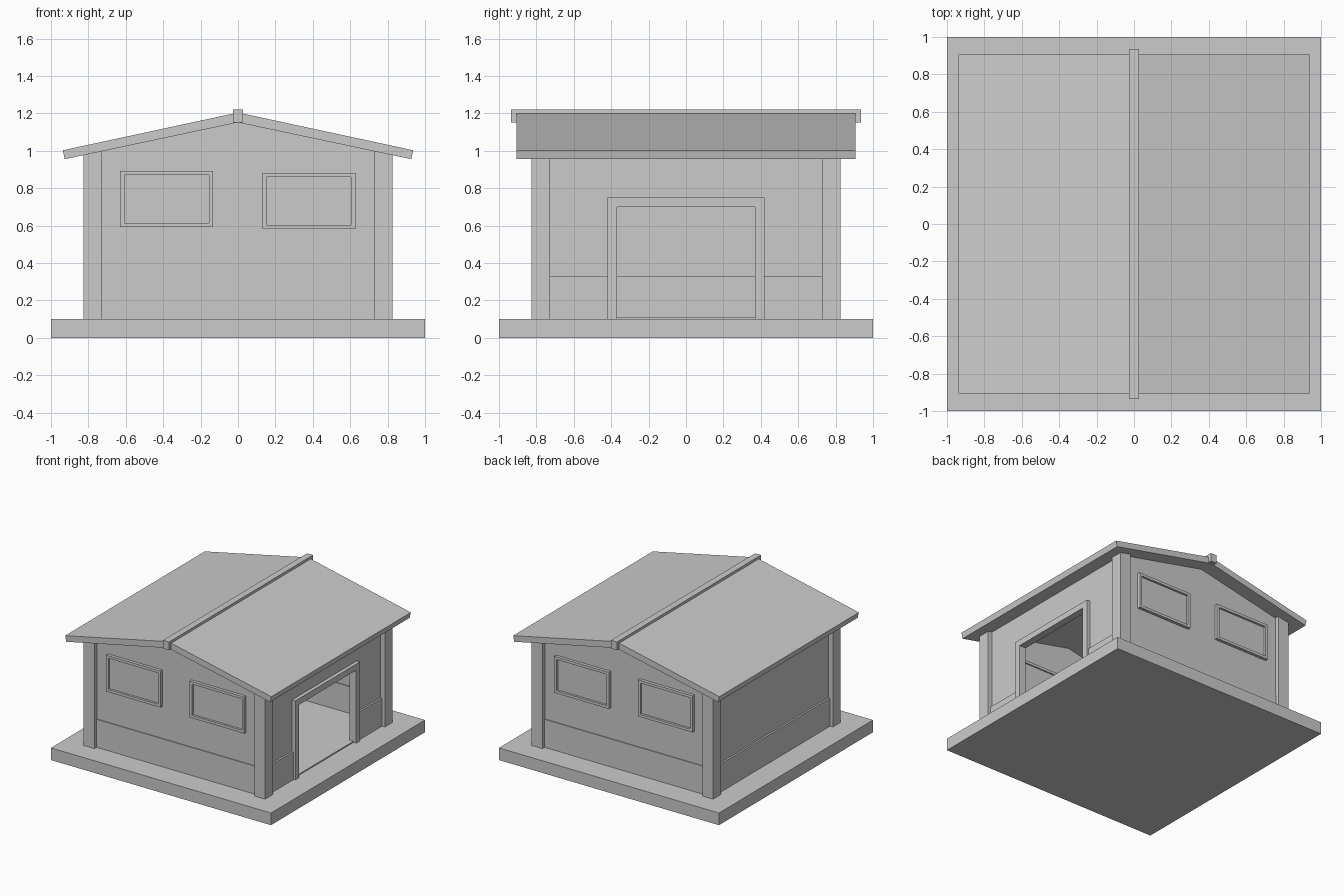
import bpy
import bmesh

cube = bpy.data.objects.get("Cube")
if cube:
    bpy.data.objects.remove(cube, do_unlink=True)

grey = bpy.data.materials.new("plain grey")
grey.use_nodes = True
COLOUR = (0.6, 0.6, 0.6, 1)
grey.diffuse_color = COLOUR
grey.node_tree.nodes["Principled BSDF"].inputs["Base Color"].default_value = COLOUR

SLAB, LEDGE = 0.10, 0.33      # top of base, top of lower wall band
RIDGE, PITCH = 1.152, 0.212   # underside of roof at ridge, roof slope
POST_IN, POST_OUT = 0.727, 0.825


def under_roof(x):
    return RIDGE - PITCH * abs(x)


def prism(bm, profile, y0, y1):
    """Extrude an x-z outline from y0 to y1."""
    face = bm.faces.new([bm.verts.new((x, y0, z)) for x, z in profile])
    out = bmesh.ops.extrude_face_region(bm, geom=[face])
    moved = [v for v in out["geom"] if isinstance(v, bmesh.types.BMVert)]
    bmesh.ops.translate(bm, verts=moved, vec=(0, y1 - y0, 0))


def box(bm, xs, ys, zs):
    (x0, x1), (z0, z1) = sorted(xs), sorted(zs)
    prism(bm, [(x0, z0), (x1, z0), (x1, z1), (x0, z1)], *sorted(ys))


def make(name, build):
    bm = bmesh.new()
    build(bm)
    bmesh.ops.recalc_face_normals(bm, faces=bm.faces)
    mesh = bpy.data.meshes.new(name)
    bm.to_mesh(mesh)
    bm.free()
    mesh.materials.append(grey)
    obj = bpy.data.objects.new(name, mesh)
    bpy.context.collection.objects.link(obj)


def make_box(name, xs, ys, zs):
    make(name, lambda bm: box(bm, xs, ys, zs))


# Base and thin interior floor
make_box("base_slab", (-1, 1), (-1, 1), (0, SLAB))
make_box("floor", (-0.79, 0.79), (-0.79, 0.79), (SLAB, 0.11))

# Corner posts with tops cut to the roof slope
for sx, side in ((-1, "right"), (1, "left")):
    for sy, end in ((-1, "front"), (1, "back")):
        outline = [(sx * POST_IN, SLAB), (sx * POST_OUT, SLAB),
                   (sx * POST_OUT, under_roof(POST_OUT)),
                   (sx * POST_IN, under_roof(POST_IN))]
        make(f"{end}_{side}_post",
             lambda bm: prism(bm, outline, sy * POST_IN, sy * POST_OUT))


# Gable walls, lower bands and windows at front and back
def window_frame(bm, xs, ys, zs, w=0.022):
    (x0, x1), (z0, z1) = xs, zs
    for z in (z0, z1 - w):
        box(bm, xs, ys, (z, z + w))
    for x in (x0, x1 - w):
        box(bm, (x, x + w), ys, (z0 + w, z1 - w))


for sy, end in ((-1, "front"), (1, "back")):
    gable = [(-POST_IN, LEDGE), (POST_IN, LEDGE), (POST_IN, under_roof(POST_IN)),
             (0, RIDGE), (-POST_IN, under_roof(POST_IN))]
    make(f"{end}_gable_wall", lambda bm: prism(bm, gable, sy * 0.765, sy * 0.79))
    make_box(f"{end}_lower_wall", (-POST_IN, POST_IN),
             (sy * 0.755, sy * 0.797), (SLAB, LEDGE))
    for side, xs, zs in (("right", (-0.63, -0.133), (0.592, 0.892)),
                         ("left", (0.13, 0.627), (0.582, 0.882))):
        make(f"{end}_{side}_window_frame",
             lambda bm: window_frame(bm, xs, (sy * 0.75, sy * 0.815), zs))
        make_box(f"{end}_{side}_window_pane",
                 (xs[0] + 0.01, xs[1] - 0.01), (sy * 0.76, sy * 0.797),
                 (zs[0] + 0.01, zs[1] - 0.01))

# Plain wall on the right side
EAVE = under_roof(0.785)
make_box("right_wall", (-0.785, -0.765), (-POST_IN, POST_IN), (LEDGE, EAVE))
make_box("right_lower_wall", (-0.80, -0.75), (-POST_IN, POST_IN), (SLAB, LEDGE))

# Left wall with an open doorway
DOOR_IN, DOOR_OUT, DOOR_TOP = 0.37, 0.42, 0.75


def door_wall(bm):
    for s in (-1, 1):
        box(bm, (0.765, 0.785), (s * DOOR_OUT, s * POST_IN), (LEDGE, EAVE))
    box(bm, (0.765, 0.785), (-DOOR_OUT, DOOR_OUT), (DOOR_TOP, EAVE))


def door_lower_wall(bm):
    for s in (-1, 1):
        box(bm, (0.75, 0.80), (s * DOOR_OUT, s * POST_IN), (SLAB, LEDGE))


def door_frame(bm):
    for s in (-1, 1):
        box(bm, (0.755, 0.815), (s * DOOR_IN, s * DOOR_OUT), (SLAB, DOOR_TOP))
    box(bm, (0.755, 0.815), (-DOOR_IN, DOOR_IN), (0.70, DOOR_TOP))


make("left_wall", door_wall)
make("left_lower_wall", door_lower_wall)
make("door_frame", door_frame)

# Roof panels and ridge beam
for sx, side in ((-1, "right"), (1, "left")):
    panel = [(0, RIDGE), (0, 1.205), (sx * 0.937, 1.003),
             (sx * 0.926, under_roof(0.926))]
    make(f"{side}_roof_panel", lambda bm: prism(bm, panel, -0.906, 0.906))
make_box("ridge_beam", (-0.027, 0.027), (-0.935, 0.935), (1.152, 1.22))
